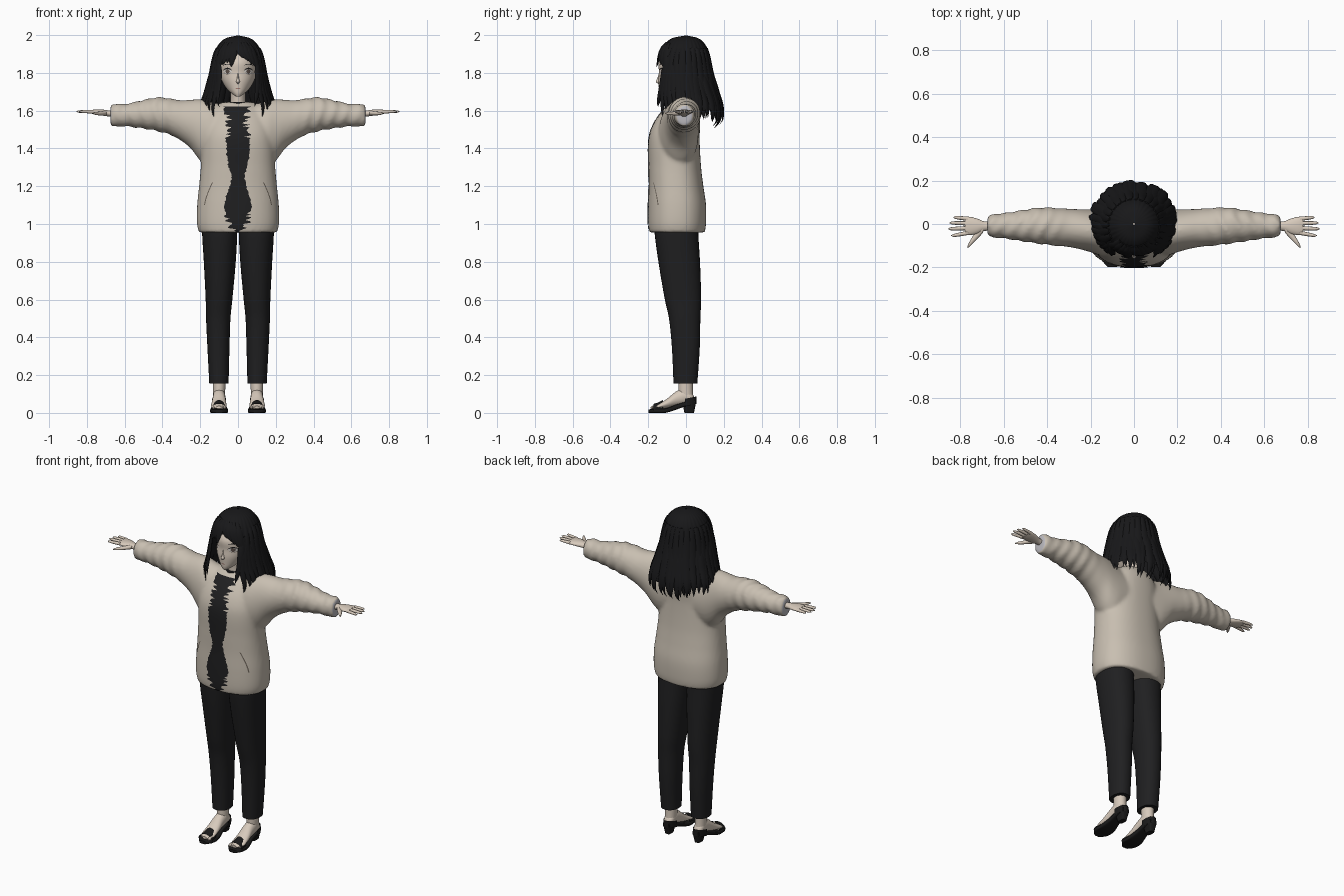
import bpy, bmesh, math, random
from math import sin, cos, pi
from mathutils import Vector
from mathutils.bvhtree import BVHTree

random.seed(4)
if "Cube" in bpy.data.objects:
    bpy.data.objects.remove(bpy.data.objects["Cube"])


def material(name, *rgb):
    m = bpy.data.materials.new(name)
    m.use_nodes = True
    m.diffuse_color = (*rgb, 1)
    bsdf = m.node_tree.nodes["Principled BSDF"]
    bsdf.inputs["Base Color"].default_value = (*rgb, 1)
    bsdf.inputs["Roughness"].default_value = 0.8
    return m


COAT = material("coat_beige", .58, .52, .44)
SKIN = material("skin", .68, .59, .5)
HAIR_BLACK = material("hair_black", .009, .009, .01)
CLOTH = material("cloth_black", .014, .014, .015)
SHOE = material("shoe_black", .01, .01, .01)
LINING = material("lining_grey", .5, .49, .52)
SEAM = material("seam_brown", .15, .125, .1)
WHITE = material("eye_white", .72, .69, .65)
IRIS = material("iris_brown", .12, .09, .075)
LIP = material("lip", .36, .2, .17)


def at(keys, t):
    """Smoothly interpolate a table whose first column is the parameter."""
    t = min(max(t, keys[0][0]), keys[-1][0])
    i = max(k for k in range(len(keys) - 1) if keys[k][0] <= t)
    a, b, p, q = keys[i], keys[i + 1], keys[max(i - 1, 0)], keys[min(i + 2, len(keys) - 1)]
    h = b[0] - a[0]
    s = (t - a[0]) / h
    out = []
    for j in range(1, len(a)):
        m = (b[j] - p[j]) / (b[0] - p[0]) * h
        n = (q[j] - a[j]) / (q[0] - a[0]) * h
        d = b[j] - a[j]
        out.append(a[j] + s * (m + s * (3 * d - 2 * m - n + s * (m + n - 2 * d))))
    return out


def skin_rows(bm, rings, closed=True):
    rows = [[bm.verts.new(p) for p in r] for r in rings]
    n = len(rows[0])
    for a, b in zip(rows, rows[1:]):
        for i in range(n if closed else n - 1):
            j = (i + 1) % n
            bm.faces.new((a[i], a[j], b[j], b[i]))
    if closed:
        bm.faces.new(rows[0])
        bm.faces.new(rows[-1])


def tube(bm, axis, keys, steps=12, n=24, p=2, flip=1, wrinkle=0):
    """Loft of ovals; keys are (position, low, high, low, high)."""
    rings = []
    for k in range(steps + 1):
        t = keys[0][0] + (keys[-1][0] - keys[0][0]) * k / steps
        l1, h1, l2, h2 = at(keys, t)
        ring = []
        for i in range(n):
            a = 2 * pi * i / n
            r = 1 + wrinkle * min(1, max(0, t - .3) * 8) * sin(95 * t + 2 * cos(a) + 1.5 * sin(2 * a))
            u = math.copysign(abs(cos(a)) ** (2 / p), cos(a)) * r
            v = math.copysign(abs(sin(a)) ** (2 / p), sin(a)) * r
            u, v = (l1 + h1) / 2 + u * (h1 - l1) / 2, (l2 + h2) / 2 + v * (h2 - l2) / 2
            x, y, z = {"x": (t, u, v), "y": (u, t, v), "z": (u, v, t)}[axis]
            ring.append((x * flip, y, z))
        rings.append(ring)
    skin_rows(bm, rings)


def finish(name, bm, mat, mirror=False, sheet=False):
    if sheet:
        bm.normal_update()
        bmesh.ops.reverse_faces(bm, faces=[f for f in bm.faces if f.normal.y > 0])
    else:
        bmesh.ops.recalc_face_normals(bm, faces=bm.faces[:])
    me = bpy.data.meshes.new(name)
    bm.to_mesh(me)
    bm.free()
    me.materials.append(mat)
    me.shade_smooth()
    me.set_sharp_from_angle(angle=math.radians(50))
    ob = bpy.data.objects.new(name, me)
    bpy.context.collection.objects.link(ob)
    if mirror:
        ob.modifiers.new("Mirror", "MIRROR").use_mirror_merge = False
    return ob


def part(name, mat, axis, keys, mirror=False, **kw):
    bm = bmesh.new()
    tube(bm, axis, keys, **kw)
    return finish(name, bm, mat, mirror)


def surface(ob):
    bpy.context.view_layer.update()
    return BVHTree.FromObject(ob, bpy.context.evaluated_depsgraph_get())


def plate(name, tree, rows, mat, mirror=False, lift=.003):
    """Thin sheet laid on the front of a surface from (x, z) rows."""
    def drop(x, z):
        hit = tree.ray_cast(Vector((x, -1, z)), Vector((0, 1, 0)))[0]
        return (x, (hit.y if hit else -.1) - lift, z)
    bm = bmesh.new()
    skin_rows(bm, [[drop(*p) for p in r] for r in rows], closed=False)
    finish(name, bm, mat, mirror, sheet=True)


# Coat: body and sleeves fused into one soft shell
body = [(.955, -.207, .207, -.195, .1), (1.0, -.217, .217, -.2, .106), (1.1, -.216, .216, -.2, .106),
        (1.2, -.206, .206, -.197, .092), (1.3, -.197, .197, -.198, .08), (1.45, -.19, .19, -.197, .072),
        (1.53, -.175, .175, -.172, .075), (1.6, -.14, .14, -.125, .07), (1.645, -.085, .085, -.08, .05)]
sleeve = [(.04, -.14, .06, 1.32, 1.62), (.15, -.145, .066, 1.3, 1.65), (.2, -.13, .067, 1.335, 1.66),
          (.25, -.116, .068, 1.4, 1.658), (.3, -.106, .07, 1.44, 1.655), (.36, -.1, .074, 1.473, 1.664),
          (.43, -.092, .076, 1.492, 1.67), (.5, -.082, .066, 1.505, 1.656), (.6, -.066, .05, 1.517, 1.635),
          (.65, -.062, .045, 1.514, 1.637), (.675, -.053, .035, 1.522, 1.628)]
bm = bmesh.new()
tube(bm, "z", body, steps=40, n=64, p=2.3)
for side in (1, -1):
    tube(bm, "x", sleeve, steps=60, n=40, flip=side, wrinkle=.05)
coat = finish("coat", bm, COAT)
fuse = coat.modifiers.new("Fuse", "REMESH")
fuse.mode, fuse.voxel_size = "VOXEL", .01
soften = coat.modifiers.new("Soften", "SMOOTH")
soften.factor, soften.iterations = .5, 5
bpy.context.view_layer.update()
fused = bpy.data.meshes.new_from_object(coat.evaluated_get(bpy.context.evaluated_depsgraph_get()))
coat.modifiers.clear()
coat.data = fused
fused.materials.clear()
fused.materials.append(COAT)
fused.materials.append(LINING)
fused.shade_smooth()
for f in fused.polygons:
    f.material_index = int(abs(f.center.x) > .66 and abs(f.normal.x) > .9)

# Dark shirt showing through the open front, with ragged edges
gap = [(.955, .02), (1.0, .045), (1.05, .06), (1.1, .072), (1.2, .045), (1.25, .033),
       (1.3, .05), (1.43, .062), (1.5, .043), (1.62, .062)]
front = surface(coat)
rows = []
for k in range(96):
    z = .958 + .007 * k
    jag = .026 if z > 1.45 or z < 1.06 else .005
    left, right = (at(gap, z)[0] + random.uniform(-jag, jag) * .9 for _ in range(2))
    left, right = max(left, .006), max(right, .006)
    rows.append([(-left + (left + right) * i / 10, z) for i in range(11)])
plate("shirt_front", front, rows, CLOTH)
part("shirt_collar", CLOTH, "z", [(1.58, -.065, .065, -.1, .05), (1.645, -.05, .05, -.085, .04)], steps=3)
slit = [(.177 - .042 * (i / 10) ** 1.4, 1.1 + .012 * i) for i in range(11)]
plate("pocket_slit", front, [[(x - .0025, z), (x + .0025, z)] for x, z in slit], SEAM, mirror=True)

# Trousers
part("trouser_leg", CLOTH, "z",
     [(.155, .05, .152, -.066, .06), (.35, .045, .162, -.075, .073), (.5, .04, .169, -.09, .076),
      (.6, .03, .171, -.112, .08), (.8, .012, .181, -.146, .074), (.95, .004, .19, -.166, .065),
      (1.0, .004, .19, -.166, .065)], mirror=True, steps=36, n=32, p=2.2)

# Feet and heeled sandals
bm = bmesh.new()
tube(bm, "y", [(-.18, .085, .115, .022, .036), (-.15, .062, .14, .02, .045), (-.1, .062, .14, .025, .075),
               (-.05, .066, .134, .035, .115), (0, .068, .132, .045, .13), (.035, .075, .125, .05, .1),
               (.046, .09, .11, .06, .08)], steps=20)
tube(bm, "z", [(.07, .07, .13, -.035, .04), (.11, .068, .132, -.04, .037), (.2, .065, .135, -.04, .036)])
for i in range(5):
    x, y = .07 + .015 * i, -.187 + .005 * i
    tube(bm, "y", [(y, x - .004, x + .004, .024, .032), (y + .008, x - .008, x + .008, .02, .038),
                   (y + .04, x - .008, x + .008, .02, .04)], steps=5, n=10)
finish("foot", bm, SKIN, mirror=True)
part("sandal_sole", SHOE, "y",
     [(-.199, .08, .12, 0, .018), (-.17, .056, .145, 0, .022), (-.11, .053, .147, 0, .024),
      (-.05, .065, .135, .018, .045), (0, .067, .133, .035, .06), (.05, .078, .122, .045, .07)],
     mirror=True, steps=18, p=5)
part("sandal_heel", SHOE, "z", [(0, .084, .116, -.008, .042), (.055, .073, .127, -.02, .053)],
     mirror=True, steps=4, p=4)
bm = bmesh.new()
skin_rows(bm, [[(.1 + (.047 - .004 * k) * cos(pi * i / 16), y, .012 + h * sin(pi * i / 16)) for i in range(17)]
               for k, (y, h) in enumerate(((-.172, .036), (-.15, .042), (-.122, .056)))], closed=False)
skin_rows(bm, [[(.1 + .037 * cos(a), -.005 + .061 * sin(a), z + .012 * sin(a))
                for a in (pi * i / 16 for i in range(17))] for z in (.035, .055, .075)], closed=False)
finish("sandal_straps", bm, SHOE, mirror=True)

# Hands
bm = bmesh.new()
tube(bm, "x", [(.62, -.032, .012, 1.56, 1.6), (.69, -.032, .012, 1.57, 1.602), (.72, -.045, .024, 1.574, 1.606),
               (.76, -.051, .034, 1.58, 1.606), (.778, -.047, .031, 1.585, 1.603)])
for y, spread, tip in ((-.041, -.012, .842), (-.019, -.003, .855), (.003, .002, .85), (.024, .006, .832)):
    tube(bm, "x", [(.765, y - .01, y + .01, 1.584, 1.603),
                   (tip - .01, y + spread - .007, y + spread + .007, 1.589, 1.602),
                   (tip, y + spread - .002, y + spread + .002, 1.593, 1.597)], steps=8, n=10)
tube(bm, "x", [(.695, -.04, 0, 1.575, 1.6), (.73, -.078, -.038, 1.575, 1.595),
               (.757, -.104, -.08, 1.578, 1.593), (.767, -.112, -.102, 1.583, 1.589)], steps=10, n=12)
finish("hand", bm, SKIN, mirror=True)

# Head, neck and nose
part("neck", SKIN, "z", [(1.58, -.05, .05, -.075, .035), (1.65, -.04, .04, -.07, .025),
                         (1.74, -.042, .042, -.08, .03)])
head = part("head", SKIN, "z",
            [(1.676, -.012, .012, -.135, -.1), (1.69, -.033, .033, -.141, -.05), (1.72, -.063, .063, -.144, .02),
             (1.76, -.086, .086, -.146, .06), (1.8, -.097, .097, -.143, .085), (1.86, -.1, .1, -.143, .1),
             (1.93, -.08, .08, -.1, .08)], steps=28, n=40)
part("nose", SKIN, "z", [(1.742, -.003, .003, -.147, -.135), (1.752, -.01, .01, -.16, -.13),
                         (1.77, -.006, .006, -.152, -.13), (1.8, -.003, .003, -.143, -.13)], n=12)
face = surface(head)


def lens(name, x0, x1, z, up, down, mat, lift, mirror=True):
    xs = [(x0 + (x1 - x0) * i / 12, sin(pi * i / 12)) for i in range(13)]
    plate(name, face, [[(x, z + up * s + .0004) for x, s in xs], [(x, z - down * s) for x, s in xs]],
          mat, mirror, lift)


lens("eye_white", .03, .08, 1.807, .013, .012, WHITE, .002)
lens("iris", .043, .067, 1.808, .012, .013, IRIS, .003)
lens("upper_lash", .027, .084, 1.81, .017, -.01, HAIR_BLACK, .004)
lens("lower_lash", .035, .078, 1.805, -.011, .0135, SEAM, .004)
lens("eyebrow", .028, .082, 1.838, .01, -.006, HAIR_BLACK, .003)
lens("mouth", -.016, .016, 1.718, .001, .004, LIP, .002, mirror=False)

# Hair: outer envelope (height, half width, centre y, half depth)
ENVELOPE = [(1.5, .18, .01, .14), (1.55, .195, .015, .172), (1.62, .198, .012, .178), (1.7, .172, 0, .168),
            (1.8, .145, -.012, .152), (1.9, .127, -.01, .132), (1.95, .104, -.006, .108),
            (1.985, .062, -.004, .066), (1.998, .004, 0, .004)]
OPENING = [(1.6, 1.0), (1.7, .92), (1.8, .85), (1.84, .75), (1.87, .35), (1.9, 0), (2.0, 0)]


def on_hair(th, z, grow=1):
    rx, cy, ry = at(ENVELOPE, z)
    return Vector((rx * sin(th) * grow, cy - ry * cos(th) * grow, z))


bm = bmesh.new()
rings = []
for k in range(33):
    z = 1.6 + .398 * sin(pi / 2 * k / 32)
    gape = max(0, at(OPENING, z)[0])
    angles = [gape + (2 * pi - 2 * gape) * i / 120 for i in range(121)]
    rings.append([on_hair(a, z, 1 - .025 * abs(sin(15 * a))) for a in angles])
skin_rows(bm, rings, closed=False)
finish("hair_cap", bm, HAIR_BLACK)


def lock(bm, th0, th1, z0, z1, w, flick=0, wave=.03):
    """Flat tapering lock lying on the hair envelope."""
    phase = random.uniform(0, 6)
    pts = [on_hair(th0 + (th1 - th0) * t + wave * t * sin(6 * t + phase), z0 + (z1 - z0) * t, 1 + flick * t ** 3)
           for t in (i / 16 for i in range(17))]
    rings = []
    for i, p in enumerate(pts):
        t = i / 16
        along = (pts[min(i + 1, 16)] - pts[max(i - 1, 0)]).normalized()
        across = along.cross(p - Vector((0, 0, min(p.z, 1.8)))).normalized()
        out = across.cross(along)
        r = w * (min(1, .4 + 2 * t) * (1 - t ** 4) + .02)
        rings.append([p + across * r * cos(a) + out * r * .35 * sin(a) for a in (pi * j / 4 for j in range(8))])
    skin_rows(bm, rings)


bm = bmesh.new()
for i in range(38):
    th = 1.05 + (2 * pi - 2.1) * i / 37
    back = max(0, -cos(th))
    lock(bm, th, th + random.uniform(-.08, .08), (1.93, 1.84)[i % 2],
         1.59 - .07 * back + random.uniform(-.02, .025), random.uniform(.02, .028), random.uniform(-.04, .06))
finish("back_locks", bm, HAIR_BLACK)
bm = bmesh.new()
for side in (1, -1):
    for th0, th1, z1 in ((.93, .5, 1.62), (.98, .62, 1.56), (1.02, .8, 1.585), (1.1, .95, 1.56)):
        lock(bm, side * th0, side * th1, 1.89, z1, .021, .03, .06)
finish("side_locks", bm, HAIR_BLACK)
bm = bmesh.new()
for th0, th1, z1 in ((-.15, -.27, 1.83), (-.25, -.45, 1.852), (-.4, -.62, 1.84), (-.6, -.78, 1.825), (-.75, -.93, 1.79),
                     (-.05, .2, 1.878), (.08, .4, 1.862), (.25, .58, 1.845), (.4, .76, 1.825), (.6, .92, 1.79)):
    lock(bm, th0, th1, 1.962, z1, .021, 0, .02)
finish("fringe", bm, HAIR_BLACK)
